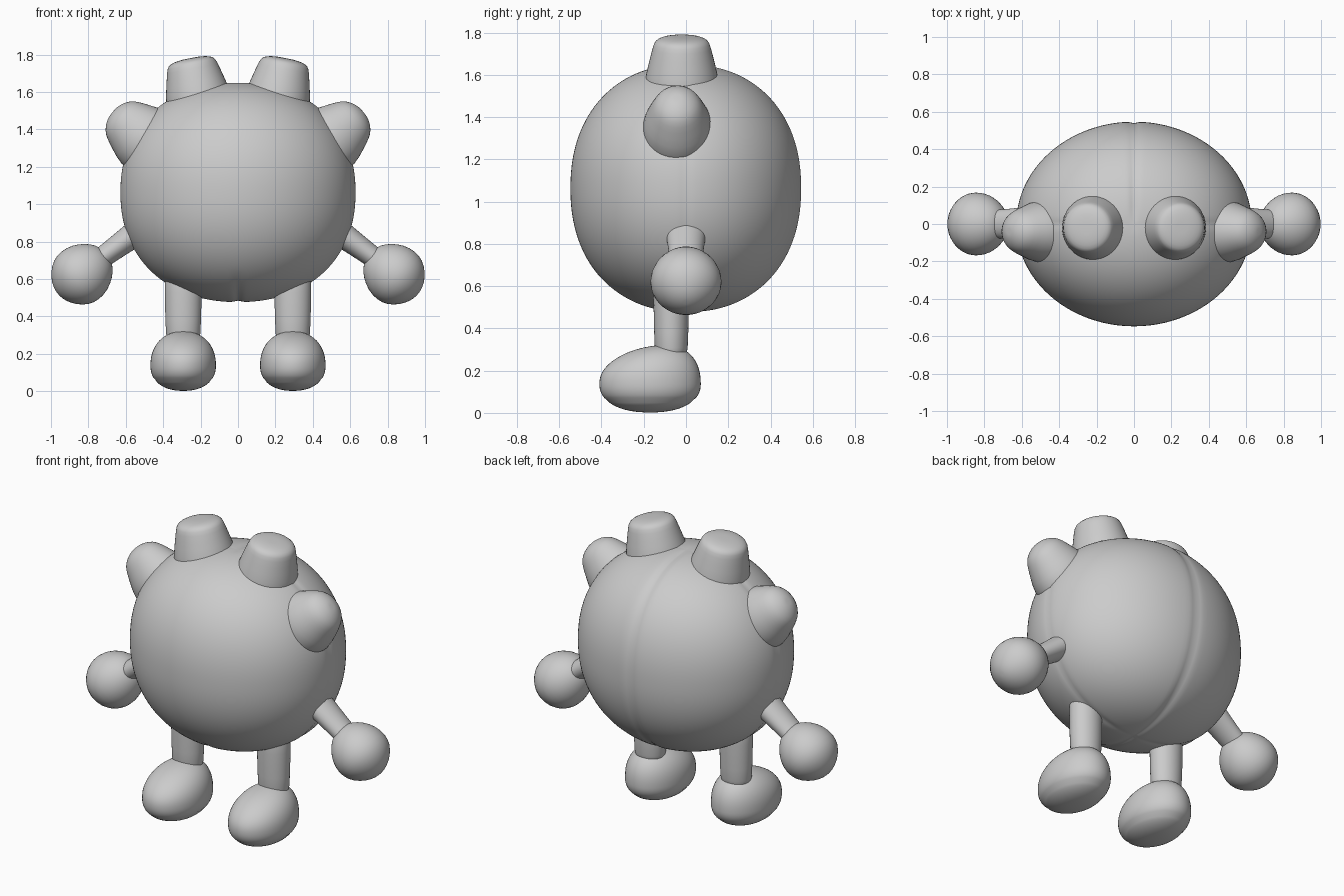
import bpy
import bmesh
import math
from mathutils import Vector

cube = bpy.data.objects.get("Cube")
if cube:
    bpy.data.objects.remove(cube, do_unlink=True)

grey = bpy.data.materials.new("plain grey")
grey.use_nodes = True
colour = (0.6, 0.6, 0.6, 1)
grey.diffuse_color = colour
grey.node_tree.nodes["Principled BSDF"].inputs["Base Color"].default_value = colour


def finish(bm, name, subdivisions=0):
    """Turn the bmesh into a smooth object in the single colour."""
    bmesh.ops.recalc_face_normals(bm, faces=bm.faces)
    mesh = bpy.data.meshes.new(name)
    bm.to_mesh(mesh)
    bm.free()
    mesh.materials.append(grey)
    obj = bpy.data.objects.new(name, mesh)
    bpy.context.collection.objects.link(obj)
    for poly in mesh.polygons:
        poly.use_smooth = True
    if subdivisions:
        mod = obj.modifiers.new("Subdivision", "SUBSURF")
        mod.levels = mod.render_levels = subdivisions
    return obj


def turned(name, origin, axis, profile, side, depth=1.0, segments=24):
    """Revolve (distance, radius) pairs round an axis lying in the xz plane."""
    bm = bmesh.new()
    origin, along = Vector(origin), Vector(axis).normalized()
    across, out = along.cross(Vector((0, 1, 0))), Vector((0, depth, 0))
    rings = []
    for dist, radius in profile:
        ring = []
        for i in range(segments):
            a = math.tau * i / segments
            p = origin + along * dist + (across * math.cos(a) + out * math.sin(a)) * radius
            ring.append(bm.verts.new((p.x * side, p.y, p.z)))
        rings.append(ring)
    for low, high in zip(rings, rings[1:]):
        for i in range(segments):
            j = (i + 1) % segments
            bm.faces.new((low[i], low[j], high[j], high[i]))
    # Close both ends with fans
    for ring, (dist, _) in ((rings[0], profile[0]), (rings[-1], profile[-1])):
        p = origin + along * dist
        tip = bm.verts.new((p.x * side, p.y, p.z))
        for i in range(segments):
            bm.faces.new((ring[i], ring[(i + 1) % segments], tip))
    return finish(bm, name, 1)


def rounded(power, segments, rings):
    """Unit sphere with a fuller profile from pole to pole."""
    bm = bmesh.new()
    bmesh.ops.create_uvsphere(bm, u_segments=segments, v_segments=rings, radius=1)
    for v in bm.verts:
        flat = math.hypot(v.co.x, v.co.y)
        v.co /= (flat ** power + abs(v.co.z) ** power) ** (1 / power)
    return bm


# Body, with soft seams down the back, underneath and round the sides
bm = rounded(2.2, 144, 72)
for v in bm.verts:
    x, y, z = v.co
    back = min(1, max(0, y * 4 + 0.4, -z * 4 - 2.8))
    groove = 0.014 * back * math.exp(-(x / 0.035) ** 2)
    groove += 0.007 * math.exp(-(y / 0.035) ** 2) * min(1, abs(x) * 3)
    k = 1 - groove
    v.co = (x * 0.63 * k, y * 0.547 * k, 1.063 + z * 0.587 * k)
finish(bm, "body")

KNOB_TOP = [(0, 0.18), (0.12, 0.18), (0.2, 0.16), (0.29, 0.138),
            (0.315, 0.128), (0.33, 0.1), (0.337, 0.05)]
KNOB_SIDE = [(-0.12, 0.19), (0, 0.19), (0.08, 0.155), (0.14, 0.13),
             (0.175, 0.105), (0.198, 0.065), (0.208, 0.03)]
ARM = [(-0.12, 0.075), (0, 0.072), (0.1, 0.064), (0.24, 0.056), (0.32, 0.056)]
HAND = [(0, 0.04), (0.012, 0.075), (0.05, 0.118), (0.11, 0.155), (0.18, 0.168),
        (0.24, 0.153), (0.29, 0.112), (0.323, 0.06), (0.332, 0.02)]
LEG = [(0, 0.1), (0.15, 0.1), (0.3, 0.096), (0.45, 0.092)]

for label, side in (("left", 1), ("right", -1)):
    # Blunt knobs over the top of the body
    turned(label + "_top_knob", (0.19, -0.02, 1.45), (0.19, 0, 0.98), KNOB_TOP, side)
    turned(label + "_side_knob", (0.51, -0.04, 1.36), (0.77, 0, 0.64), KNOB_SIDE, side, 0.9)
    # Arm and mitten hand
    turned(label + "_arm", (0.54, 0, 0.85), (0.81, 0, -0.59), ARM, side, 1.35)
    turned(label + "_hand", (0.705, 0, 0.73), (0.78, 0, -0.62), HAND, side, 1.04)
    # Leg, leaning slightly with depth
    leg = turned(label + "_leg", (0.293, 0, 0.68), (0, 0, -1), LEG, side, 0.85)
    for v in leg.data.vertices:
        v.co.y -= 0.07
    # Foot, higher at the heel, with a sole seam
    bm = rounded(2.25, 48, 32)
    for v in bm.verts:
        x, y, z = v.co
        lift = 0.178 * (1 + 0.22 * y) if z > 0 else 0.135
        k = 1 - 0.02 * math.exp(-((z + 0.58) / 0.06) ** 2)
        v.co = (side * 0.293 + x * 0.175 * k, -0.17 + y * 0.24 * k, 0.137 + z * lift)
    finish(bm, label + "_foot")
